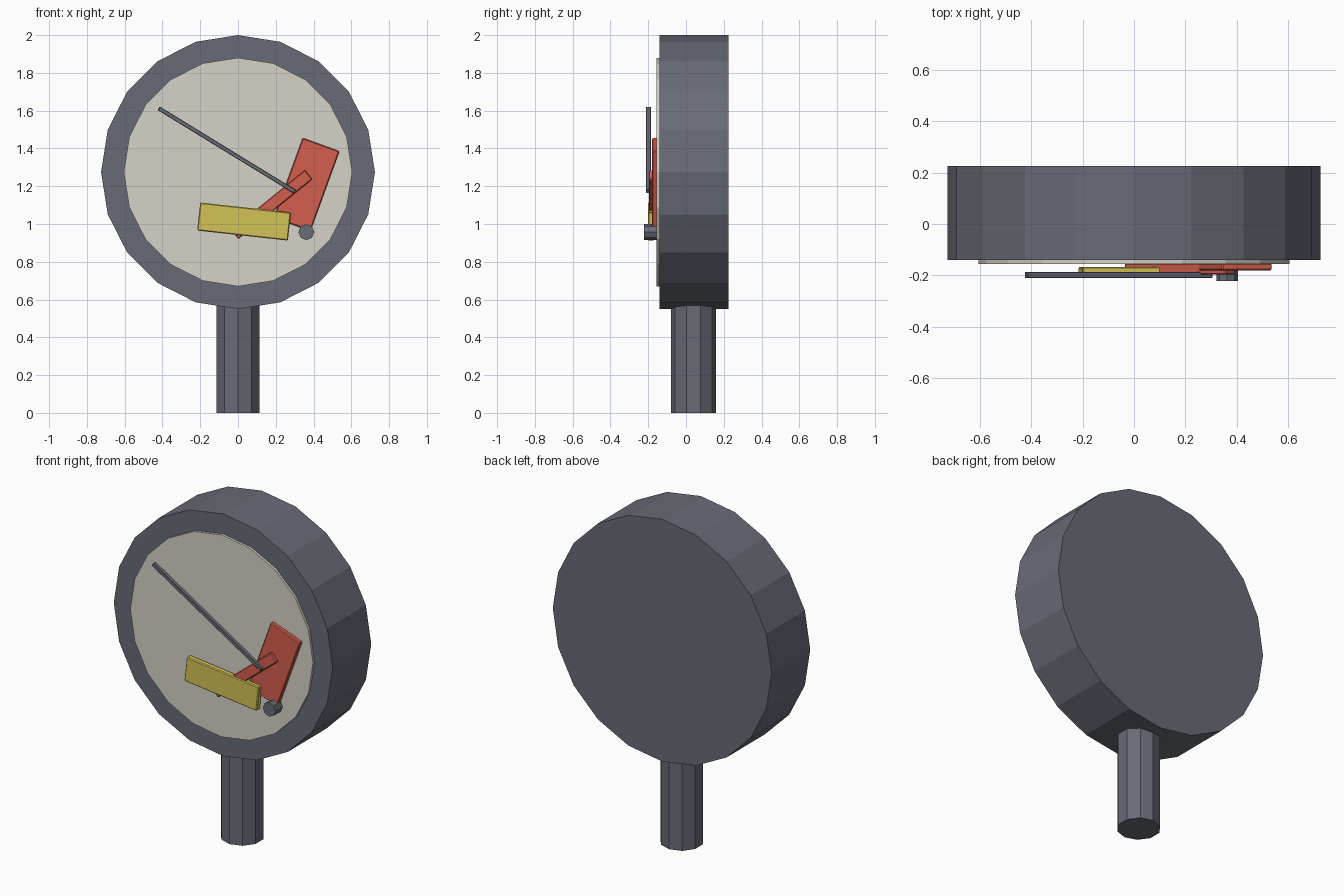
import bpy
from math import radians, pi

cube = bpy.data.objects.get("Cube")
if cube:
    bpy.data.objects.remove(cube, do_unlink=True)


def material(name, srgb):
    color = [((c / 255 + 0.055) / 1.055) ** 2.4 for c in srgb] + [1.0]
    mat = bpy.data.materials.new(name)
    mat.use_nodes = True
    mat.diffuse_color = color
    mat.node_tree.nodes["Principled BSDF"].inputs["Base Color"].default_value = color
    return mat


gray = material("slate gray", (104, 107, 118))
cream = material("cream", (214, 210, 200))
red = material("red", (213, 95, 77))
yellow = material("yellow", (211, 193, 87))
steel = material("steel gray", (103, 109, 119))


def finish(name, mat):
    obj = bpy.context.object
    obj.name = name
    obj.data.materials.append(mat)
    return obj


def disc(name, mat, sides, radius, x, z, front, back):
    """Faceted disc facing -y, with one vertex at the top."""
    bpy.ops.mesh.primitive_cylinder_add(
        vertices=sides, radius=radius, depth=back - front,
        location=(x, (front + back) / 2, z), rotation=(pi / 2, 0, 0))
    return finish(name, mat)


def plate(name, mat, width, height, x, z, tilt, front, back, bevel=0.005):
    """Thin bevelled box on the dial, tilted counter-clockwise seen from the front."""
    bpy.ops.mesh.primitive_cube_add(
        size=1, location=(x, (front + back) / 2, z), rotation=(0, -radians(tilt), 0))
    obj = finish(name, mat)
    obj.scale = (width, back - front, height)
    bpy.ops.object.transform_apply(location=False, rotation=False, scale=True)
    mod = obj.modifiers.new("Soft edges", "BEVEL")
    mod.width = bevel
    mod.segments = 1
    return obj


# Round housing and its dial
disc("housing", gray, 20, 0.725, 0, 1.275, -0.14, 0.225)
disc("dial", cream, 20, 0.605, 0, 1.275, -0.155, -0.13)

# Post below the housing
bpy.ops.mesh.primitive_cylinder_add(vertices=10, radius=0.12, depth=0.62,
                                    location=(0, 0.04, 0.31))
finish("post", gray)

# Pieces mounted on the dial
plate("red_plate", red, 0.207, 0.45, 0.363, 1.209, -20, -0.18, -0.152)
plate("red_arm", red, 0.504, 0.063, 0.178, 1.103, 39, -0.197, -0.152)
plate("yellow_plate", yellow, 0.483, 0.149, 0.032, 1.013, -6.3, -0.202, -0.167)
plate("pointer", steel, 0.845, 0.022, -0.06, 1.392, -31.5, -0.211, -0.186, 0.003)
disc("knob", steel, 8, 0.042, 0.362, 0.957, -0.222, -0.152)
